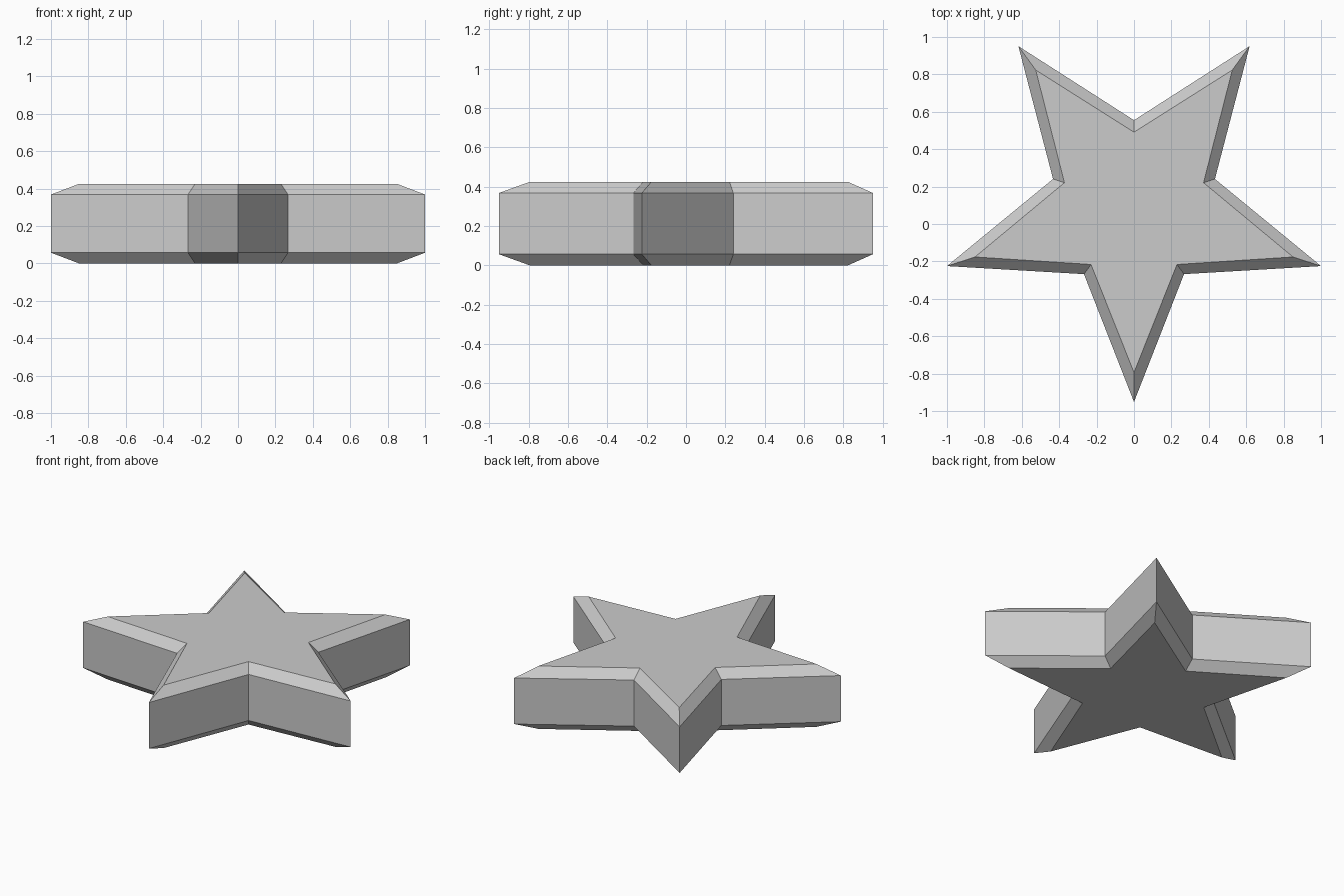
import bpy, bmesh
from math import cos, sin, pi

cube = bpy.data.objects.get("Cube")
if cube:
    bpy.data.objects.remove(cube)

# One plain grey for the whole star
grey = bpy.data.materials.new("grey")
grey.use_nodes = True
COLOR = (0.6, 0.6, 0.6, 1)
grey.diffuse_color = COLOR
grey.node_tree.nodes["Principled BSDF"].inputs["Base Color"].default_value = COLOR

CENTER_Y = 0.1


def star_ring(bm, tip, notch, z):
    """Ten-point star outline with one tip facing the front."""
    ring = []
    for i in range(10):
        r = notch if i % 2 else tip
        a = -pi / 2 + i * pi / 5
        ring.append(bm.verts.new((r * cos(a), CENTER_Y + r * sin(a), z)))
    return ring


# Thick star: chamfered bottom, straight wall, chamfered top
OUTER = (1.0515, 0.455)
INNER = (0.894, 0.391)
bm = bmesh.new()
rings = [star_ring(bm, *size, z) for size, z in
         ((INNER, 0), (OUTER, 0.057), (OUTER, 0.368), (INNER, 0.425))]
bm.faces.new(rings[0][::-1])
bm.faces.new(rings[-1])
for low, high in zip(rings, rings[1:]):
    for i in range(10):
        j = (i + 1) % 10
        bm.faces.new((low[i], low[j], high[j], high[i]))
bmesh.ops.recalc_face_normals(bm, faces=bm.faces)

mesh = bpy.data.meshes.new("star")
bm.to_mesh(mesh)
bm.free()
mesh.materials.append(grey)
star = bpy.data.objects.new("star", mesh)
bpy.context.collection.objects.link(star)
